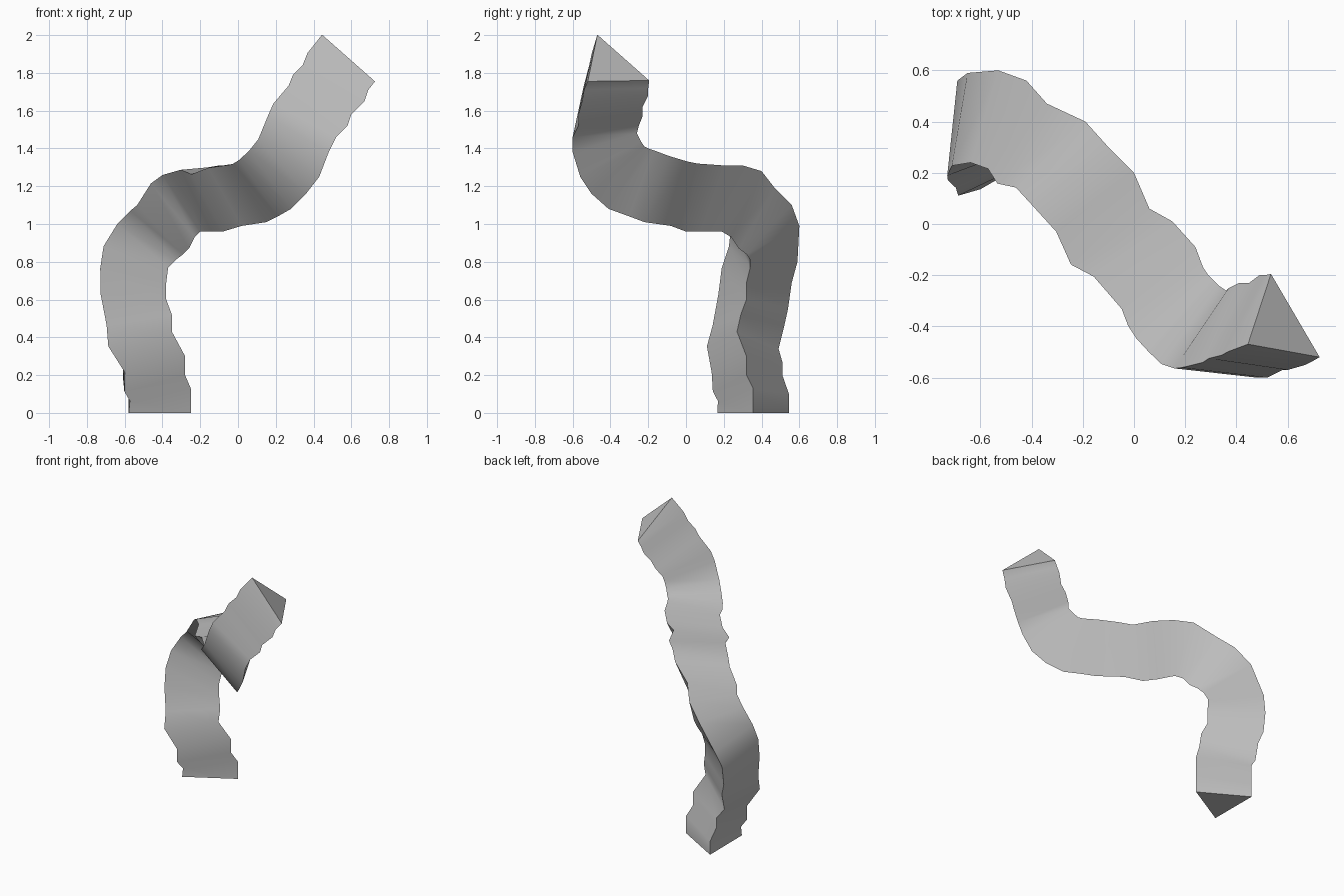
import bpy
import bmesh
import math
from mathutils import Vector

default_cube = bpy.data.objects.get("Cube")
if default_cube:
    bpy.data.objects.remove(default_cube, do_unlink=True)


def rail(points):
    """Turn path points given in hundredths into vectors."""
    return [Vector(point) / 100 for point in points]


# Rail along the outer side of the bend, from the foot to the tip
outer_rail = rail([
    (-25, 35.5, 0), (-25, 35.5, 13), (-28, 32, 20), (-28, 32, 30), (-35, 27, 43),
    (-35, 29, 52), (-38, 32, 60), (-38, 32, 69), (-37, 34, 77), (-33, 34, 81),
    (-29, 32, 84), (-26, 28, 87), (-23, 24, 93), (-20, 19, 96), (-14, 8, 96),
    (-8, 0, 96), (2, -8, 99), (15, -22, 101), (21, -30, 104), (28, -41, 108),
    (36, -50, 116), (43, -56, 125), (48, -60, 138), (52, -60, 146), (58, -57, 152),
    (60, -57, 158), (67, -55, 165), (69, -54, 171), (72.5, -52, 175.5)])

# Matching rail along the back and top
back_rail = rail([
    (-58, 54.5, 0), (-58, 54.5, 10), (-61, 51, 20), (-61, 51, 27), (-66, 49, 34),
    (-66, 52, 46), (-69, 54, 55), (-69, 56, 69), (-65, 59, 80), (-53, 60, 99),
    (-42, 56, 110), (-34, 47, 119), (-19, 40, 128), (-10, 30, 131), (0, 20, 131),
    (6, 6, 132), (15, 1, 133), (24, -9, 136), (27, -17, 139), (29, -20, 140),
    (31, -22, 141), (33, -24, 144), (36, -26, 148), (37, -25, 152), (41, -23, 157),
    (45, -23, 162), (49, -20, 168), (51, -20, 172), (53.5, -19.5, 176)])

SIDE = 0.377
HEIGHT = SIDE * math.sqrt(3) / 2
last = len(outer_rail) - 1


def direction(i):
    """Smoothed travel direction at a station, with fixed end planes."""
    if i == 0:
        return Vector((0, 0, 1))
    if i == last:
        return Vector((0.65, 0.37, 0.66))
    lo, hi = max(i - 2, 0), min(i + 2, last)
    travel = outer_rail[hi] - outer_rail[lo] + back_rail[hi] - back_rail[lo]
    return travel.normalized()


def third_corner(i):
    """Complete the equilateral section square to the travel direction."""
    a, c = outer_rail[i], back_rail[i]
    return (a + c) / 2 + direction(i).cross(c - a).normalized() * HEIGHT


# Skin the triangular sections into one closed bent prism
bm = bmesh.new()
rings = [[bm.verts.new(p) for p in (outer_rail[i], third_corner(i), back_rail[i])]
         for i in range(last + 1)]
for ring, following in zip(rings, rings[1:]):
    for k in range(3):
        n = (k + 1) % 3
        bm.faces.new((ring[k], ring[n], following[n], following[k]))
bm.faces.new(rings[0])
bm.faces.new(rings[-1])
bmesh.ops.recalc_face_normals(bm, faces=bm.faces[:])

mesh = bpy.data.meshes.new("bent_triangular_prism")
bm.to_mesh(mesh)
bm.free()
prism = bpy.data.objects.new("bent_triangular_prism", mesh)
bpy.context.collection.objects.link(prism)

# Plain grey surface
grey = bpy.data.materials.new("light_grey")
grey.use_nodes = True
colour = (0.52, 0.52, 0.52, 1)
grey.diffuse_color = colour
grey.node_tree.nodes["Principled BSDF"].inputs["Base Color"].default_value = colour
mesh.materials.append(grey)

# Soft ripples along the length, crisp corners and end caps
bpy.ops.object.select_all(action="DESELECT")
prism.select_set(True)
bpy.context.view_layer.objects.active = prism
bpy.ops.object.shade_smooth_by_angle(angle=math.radians(45))
